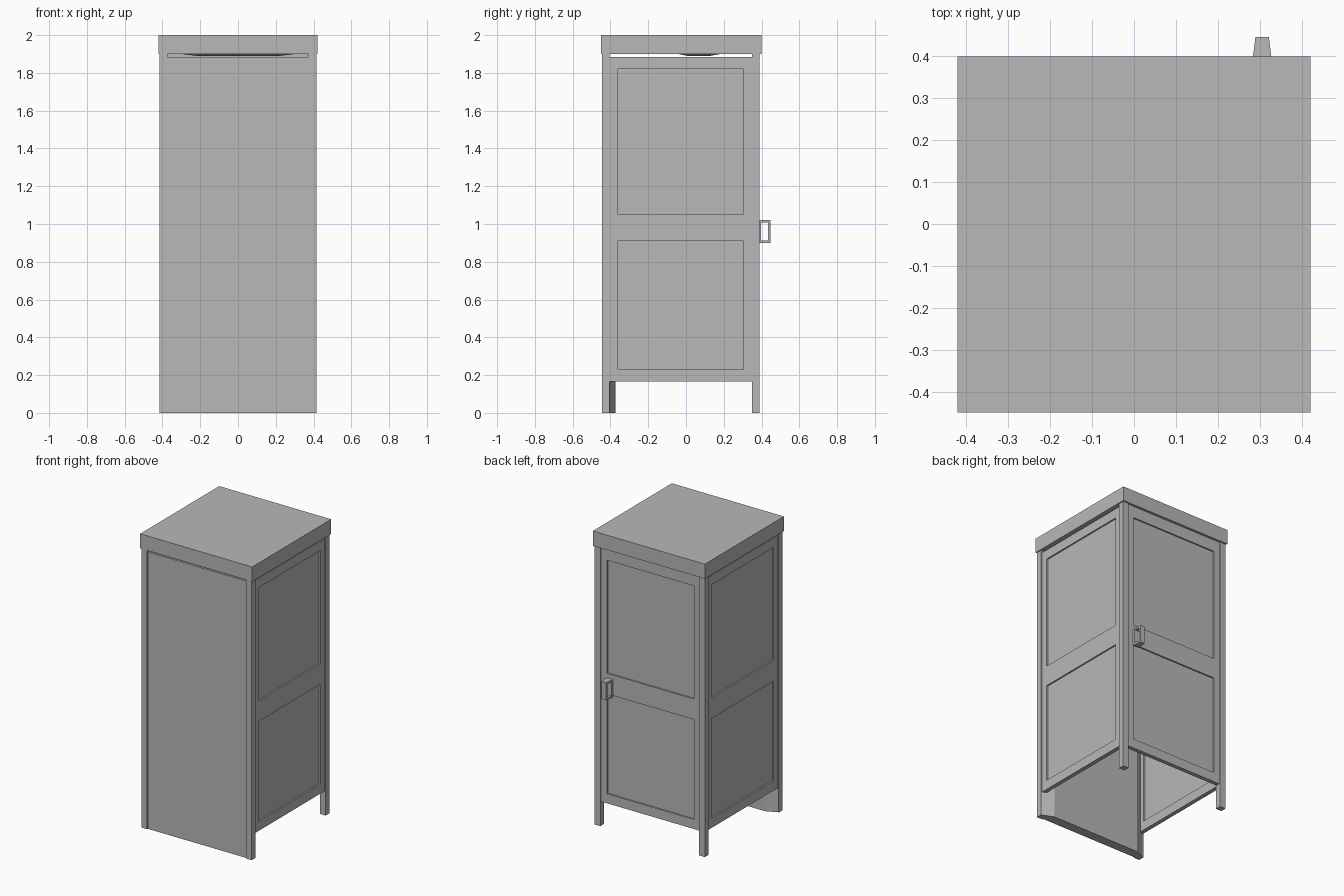
import bpy, bmesh
from mathutils import Vector

cube = bpy.data.objects.get("Cube")
if cube:
    bpy.data.objects.remove(cube, do_unlink=True)

grey = bpy.data.materials.new("light grey")
grey.use_nodes = True
COLOUR = (0.48, 0.48, 0.48, 1)
grey.diffuse_color = COLOUR
grey.node_tree.nodes["Principled BSDF"].inputs["Base Color"].default_value = COLOUR


def finish(name, bm):
    bmesh.ops.recalc_face_normals(bm, faces=bm.faces)
    mesh = bpy.data.meshes.new(name)
    bm.to_mesh(mesh)
    bm.free()
    mesh.materials.append(grey)
    obj = bpy.data.objects.new(name, mesh)
    bpy.context.collection.objects.link(obj)
    return obj


def add_box(bm, lo, hi):
    lo, hi = Vector(lo), Vector(hi)
    verts = bmesh.ops.create_cube(bm, size=1)["verts"]
    for v in verts:
        v.co = (lo + hi) / 2 + v.co * (hi - lo)
    return verts


def box(name, lo, hi):
    bm = bmesh.new()
    add_box(bm, lo, hi)
    return finish(name, bm)


def panelled_wall(name, place, u0, u1, top, depth0, depth1):
    """Framed wall with two recessed panels; place maps (u, depth, z) to space."""
    bm = bmesh.new()
    stile, bottom = 0.045, 0.165
    add_box(bm, (u0, depth0, bottom), (u0 + stile, depth1, top))
    add_box(bm, (u1 - stile, depth0, bottom), (u1, depth1, top))
    for z0, z1 in ((bottom, 0.23), (0.91, 1.05), (1.82, top)):
        add_box(bm, (u0 + stile, depth0, z0), (u1 - stile, depth1, z1))
    for z0, z1 in ((0.23, 0.91), (1.05, 1.82)):
        add_box(bm, (u0 + stile, depth0 + 0.01, z0),
                (u1 - stile, depth1 - 0.01, z1))
    for v in bm.verts:
        v.co = place(*v.co)
    return finish(name, bm)


# roof
box("roof", (-0.422, -0.45, 1.9), (0.422, 0.4, 2.0))

# corner posts
for side, sx in (("left", 1), ("right", -1)):
    for end, y0, y1 in (("front", -0.445, -0.405), ("back", 0.35, 0.39)):
        xs = sorted((0.372 * sx, 0.415 * sx))
        box(f"{end}_{side}_post", (xs[0], y0, 0), (xs[1], y1, 1.9))

# front wall reaching the ground, with slanted inner edges
half = [(0.372, -0.438), (0.372, -0.405), (0.41, -0.405), (0.335, -0.372)]
outline = half + [(-x, y) for x, y in reversed(half)]
bm = bmesh.new()
face = bm.faces.new([bm.verts.new((x, y, 0)) for x, y in outline])
grown = bmesh.ops.extrude_face_region(bm, geom=[face])["geom"]
for v in grown:
    if isinstance(v, bmesh.types.BMVert):
        v.co.z = 1.885
finish("front_wall", bm)

# side walls
for side, sx in (("left", 1), ("right", -1)):
    panelled_wall(f"{side}_wall", lambda u, d, z: (d * sx, u, z),
                  -0.405, 0.35, 1.885, 0.38, 0.408)

# door
panelled_wall("door", lambda u, d, z: (u, d, z), -0.372, 0.372, 1.9, 0.355, 0.383)

# door handle: rectangular ring narrowing outwards
bm = bmesh.new()
Y0, Y1, Z0, Z1, T = 0.383, 0.447, 0.9, 1.02, 0.013
for lo, hi in (((Y0, Z0), (Y1, Z0 + T)), ((Y0, Z1 - T), (Y1, Z1)),
               ((Y0, Z0 + T), (Y0 + T, Z1 - T)), ((Y1 - T, Z0 + T), (Y1, Z1 - T))):
    add_box(bm, (-1, *lo), (1, *hi))
for v in bm.verts:
    t = (v.co.y - Y0) / (Y1 - Y0)
    v.co.x = 0.306 + v.co.x * (0.024 - 0.008 * t)
finish("door_handle", bm)

# shallow ceiling fitting, tapering downwards
bm = bmesh.new()
for v in add_box(bm, (-0.3, -0.04, 1.889), (0.3, 0.18, 1.9)):
    if v.co.z < 1.895:
        v.co.x *= 0.7
        v.co.y = 0.07 + (v.co.y - 0.07) * 0.5
finish("ceiling_fitting", bm)
